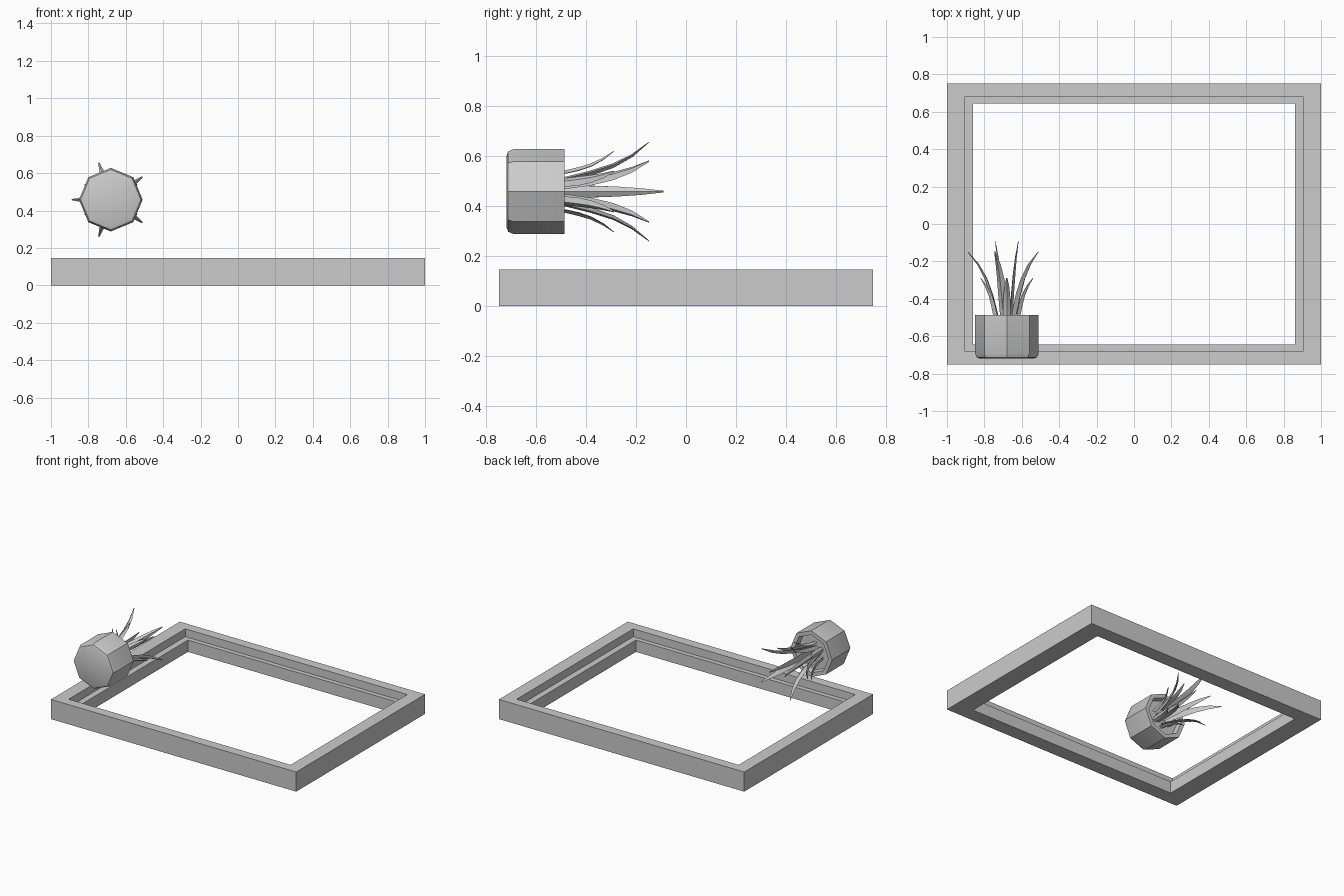
import bpy, bmesh
from math import cos, sin, pi, radians
from mathutils import Vector

if "Cube" in bpy.data.objects:
    bpy.data.objects.remove(bpy.data.objects["Cube"])

CX, CZ = -0.68, 0.458   # pot axis, which runs along y


def loft(name, rings, cap_start=True, cap_end=True, closed=False, smooth=None):
    """Skin a list of equal-length vertex rings."""
    bm = bmesh.new()
    vs = [[bm.verts.new(p) for p in ring] for ring in rings]
    n = len(vs[0])
    pairs = list(zip(vs, vs[1:])) + ([(vs[-1], vs[0])] if closed else [])
    for a, b in pairs:
        for i in range(n):
            j = (i + 1) % n
            bm.faces.new((a[i], a[j], b[j], b[i]))
    if not closed:
        if cap_start:
            bm.faces.new(vs[0][::-1])
        if cap_end:
            bm.faces.new(vs[-1])
    bmesh.ops.recalc_face_normals(bm, faces=bm.faces)
    me = bpy.data.meshes.new(name)
    bm.to_mesh(me)
    bm.free()
    if smooth:
        me.shade_smooth()
        me.set_sharp_from_angle(angle=radians(smooth))
    ob = bpy.data.objects.new(name, me)
    bpy.context.collection.objects.link(ob)
    return ob


# Rectangular frame with a stepped ledge on its inner upper edge
def rect(x, y, z):
    return [(-x, -y, z), (x, -y, z), (x, y, z), (-x, y, z)]


loft("frame", [rect(1, 0.75, 0), rect(1, 0.75, 0.145),
               rect(0.905, 0.679, 0.145), rect(0.905, 0.679, 0.087),
               rect(0.86, 0.645, 0.087), rect(0.86, 0.645, 0)], closed=True)


# Eight-sided pot lying on its side, with rounded base and recessed soil
def octagon(r, y):
    return [(CX + r * cos(k * pi / 4), y, CZ + r * sin(k * pi / 4)) for k in range(8)]


loft("plant_pot", [octagon(r, y) for r, y in
                   [(0.142, -0.72), (0.161, -0.713), (0.17, -0.692), (0.17, -0.487),
                    (0.14, -0.487), (0.134, -0.535)]], cap_end=False, smooth=40)
loft("soil", [octagon(0.137, -0.55), octagon(0.135, -0.53)])


# Pointed, channelled leaf bending away from the pot axis
def leaf(name, angle, path, width):
    out = Vector((cos(angle), 0, sin(angle)))
    side = Vector((-sin(angle), 0, cos(angle)))
    axis = Vector((0, 1, 0))
    pts = [Vector((CX, 0, CZ)) + out * r + axis * y for r, y in path]
    scale = [0.75, 0.95, 1.0, 0.85, 0.58, 0.14]
    rings = []
    for i, (p, s) in enumerate(zip(pts, scale)):
        t = (pts[min(i + 1, len(pts) - 1)] - pts[max(i - 1, 0)]).normalized()
        nrm = side.cross(t).normalized()
        if nrm.dot(out) < 0:
            nrm = -nrm
        w = width * s / 2
        rings.append([p + side * w, p + nrm * w * 0.6,
                      p - side * w, p - nrm * w * 0.1])
    loft(name, rings, smooth=35)


inner = [(0.018, -0.535), (0.02, -0.46), (0.025, -0.37), (0.034, -0.27), (0.045, -0.18), (0.061, -0.09)]
middle = [(0.04, -0.535), (0.052, -0.47), (0.075, -0.38), (0.107, -0.29), (0.15, -0.215), (0.208, -0.148)]
outer = [(0.068, -0.535), (0.074, -0.48), (0.085, -0.43), (0.102, -0.38), (0.129, -0.33), (0.162, -0.288)]
for label, path, count, start, width in [("inner", inner, 2, 0, 0.046),
                                         ("middle", middle, 5, pi, 0.048),
                                         ("outer", outer, 6, pi / 2, 0.042)]:
    for k in range(count):
        leaf(f"{label}_leaf_{k + 1}", start + k * 2 * pi / count, path, width)
